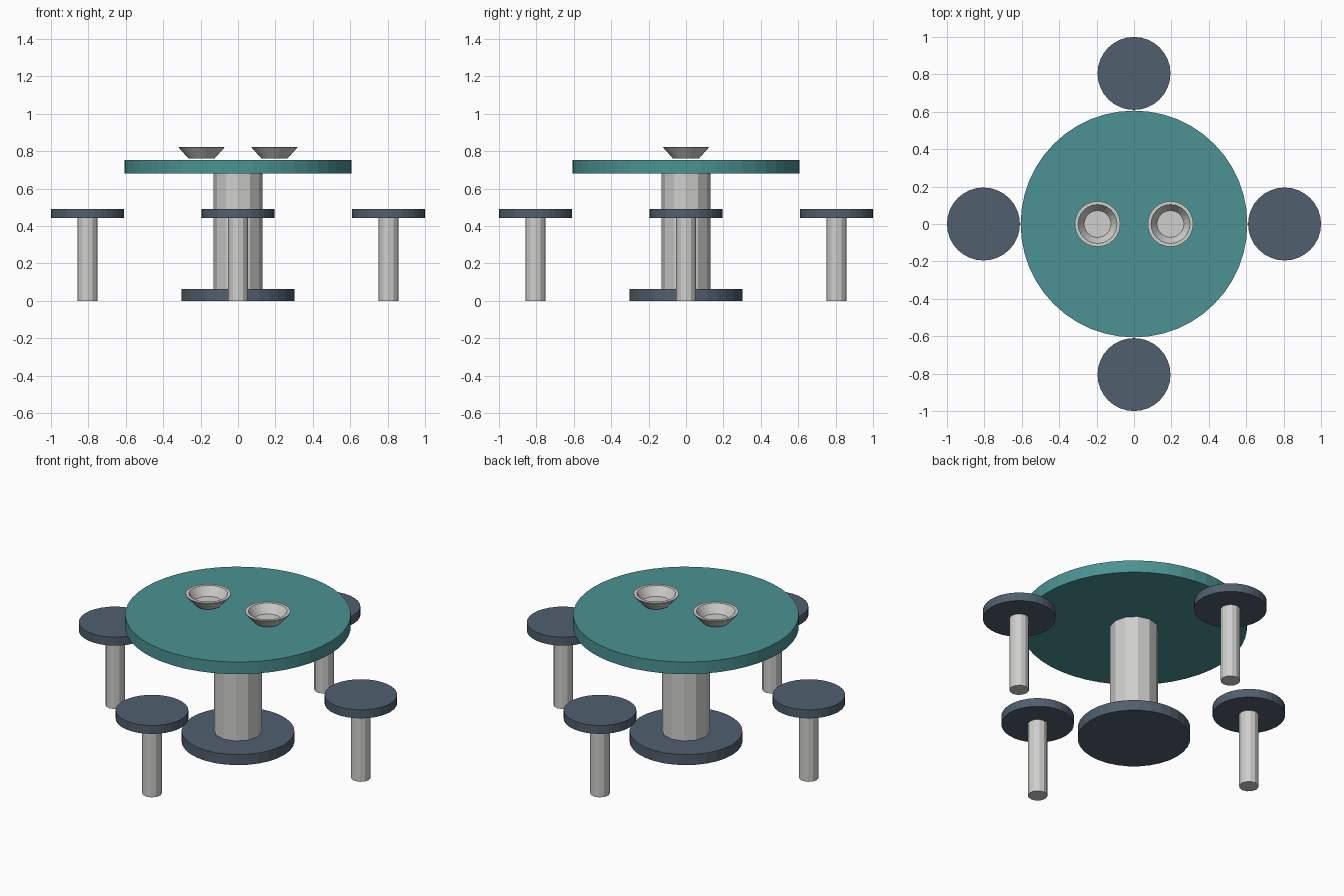
import bpy
import bmesh
import math

cube = bpy.data.objects.get("Cube")
if cube:
    bpy.data.objects.remove(cube, do_unlink=True)


def material(name, rgb):
    mat = bpy.data.materials.new(name)
    mat.use_nodes = True
    color = (*rgb, 1.0)
    mat.diffuse_color = color
    mat.node_tree.nodes["Principled BSDF"].inputs["Base Color"].default_value = color
    return mat


teal = material("teal", (0.07, 0.29, 0.29))
slate = material("slate", (0.08, 0.115, 0.155))
metal = material("light metal", (0.62, 0.62, 0.61))


def add_object(name, bm, mat, location):
    bmesh.ops.recalc_face_normals(bm, faces=bm.faces)
    mesh = bpy.data.meshes.new(name)
    bm.to_mesh(mesh)
    bm.free()
    mesh.materials.append(mat)
    obj = bpy.data.objects.new(name, mesh)
    obj.location = location
    bpy.context.collection.objects.link(obj)
    return obj


def cylinder(name, radius, bottom, top, sides, mat, x=0, y=0):
    bm = bmesh.new()
    bmesh.ops.create_cone(bm, cap_ends=True, segments=sides, radius1=radius,
                          radius2=radius, depth=top - bottom)
    return add_object(name, bm, mat, (x, y, (bottom + top) / 2))


def lathe(name, profile, sides, mat, location):
    """Spin a radius/height profile that starts and ends on the axis."""
    bm = bmesh.new()
    verts = [bm.verts.new((r, 0, z)) for r, z in profile]
    edges = [bm.edges.new(pair) for pair in zip(verts, verts[1:])]
    bmesh.ops.spin(bm, geom=verts + edges, cent=(0, 0, 0), axis=(0, 0, 1),
                   angle=math.tau, steps=sides)
    bmesh.ops.remove_doubles(bm, verts=bm.verts, dist=0.0001)
    return add_object(name, bm, mat, location)


# Table: floor plate, pedestal and round top
cylinder("floor_plate", 0.303, 0, 0.062, 32, slate)
cylinder("pedestal", 0.13, 0.001, 0.69, 12, metal)
cylinder("table_top", 0.606, 0.68, 0.752, 48, teal)

# Four stools around the table
for label, x, y in (("left", 1, 0), ("right", -1, 0), ("front", 0, -1), ("back", 0, 1)):
    x, y = x * 0.805, y * 0.805
    cylinder(label + "_stool_post", 0.053, 0, 0.45, 12, metal, x, y)
    cylinder(label + "_stool_seat", 0.195, 0.442, 0.492, 32, slate, x, y)

# Two flared bowls with a flat rim
bowl = [(0, 0), (0.07, 0), (0.122, 0.058), (0.122, 0.062), (0.104, 0.062),
        (0.072, 0.012), (0, 0.012)]
for label, x in (("left", 0.195), ("right", -0.195)):
    lathe(label + "_bowl", bowl, 24, metal, (x, 0, 0.761))
